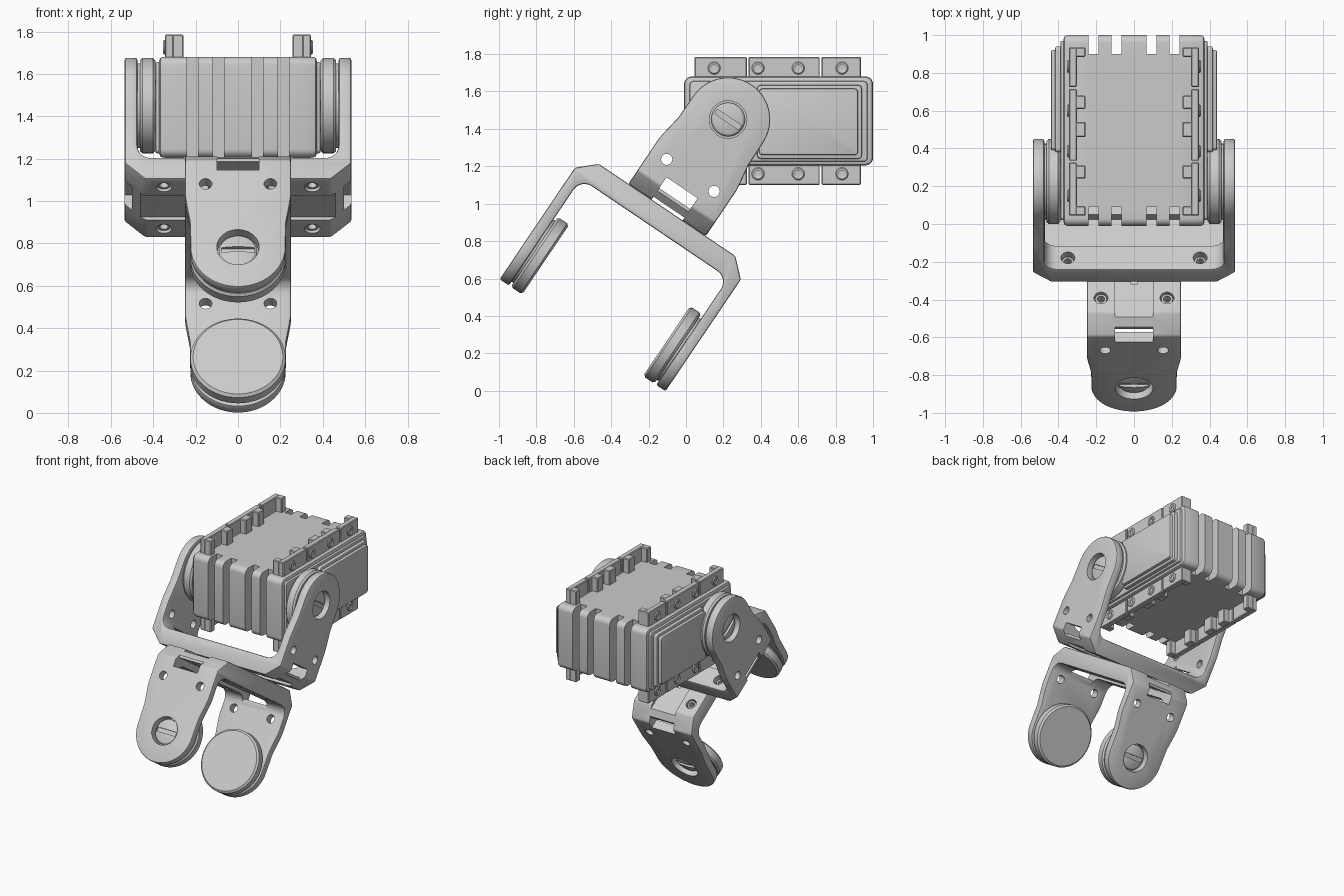
import bpy, bmesh
from math import sin, cos, pi, radians
from mathutils import Matrix, Vector

if "Cube" in bpy.data.objects:
    bpy.data.objects.remove(bpy.data.objects["Cube"])


def make(name, bm):
    bmesh.ops.recalc_face_normals(bm, faces=bm.faces)
    me = bpy.data.meshes.new(name)
    bm.to_mesh(me)
    bm.free()
    ob = bpy.data.objects.new(name, me)
    bpy.context.collection.objects.link(ob)
    return ob


def prism(name, pts, axis, a, b):
    """Extrude a 2D outline along the given axis, from a to b."""
    def put(p, t):
        return {'x': (t, p[0], p[1]), 'y': (p[0], t, p[1]), 'z': (p[0], p[1], t)}[axis]
    bm = bmesh.new()
    lo = [bm.verts.new(put(p, a)) for p in pts]
    hi = [bm.verts.new(put(p, b)) for p in pts]
    bm.faces.new(lo)
    bm.faces.new(hi)
    for i in range(len(pts)):
        j = (i + 1) % len(pts)
        bm.faces.new((lo[i], lo[j], hi[j], hi[i]))
    return make(name, bm)


def box(name, x, y, z):
    return prism(name, [(x[0], y[0]), (x[1], y[0]), (x[1], y[1]), (x[0], y[1])], 'z', *z)


def arc(cx, cy, r, a0, a1, n):
    return [(cx + r * cos(radians(a0 + (a1 - a0) * i / n)),
             cy + r * sin(radians(a0 + (a1 - a0) * i / n))) for i in range(n + 1)]


def rounded(y, z, r):
    c = [(y[1] - r, z[1] - r), (y[0] + r, z[1] - r), (y[0] + r, z[0] + r), (y[1] - r, z[0] + r)]
    return [p for k, (cy, cz) in enumerate(c) for p in arc(cy, cz, r, 90 * k, 90 * k + 90, 6)]


def lathe(name, prof, n=48, closed=False):
    """Turn (x, radius) points around the x axis."""
    bm = bmesh.new()
    vs = [bm.verts.new((x, 0, r)) for x, r in prof]
    es = [bm.edges.new(p) for p in zip(vs, vs[1:])]
    if closed:
        es.append(bm.edges.new((vs[-1], vs[0])))
    bmesh.ops.spin(bm, geom=vs + es, axis=(1, 0, 0), cent=(0, 0, 0), angle=2 * pi,
                   steps=n, use_merge=True)
    bmesh.ops.remove_doubles(bm, verts=bm.verts, dist=1e-5)
    return make(name, bm)


def move(ob, m):
    ob.data.transform(m)
    return ob


def apply(ob, mod):
    with bpy.context.temp_override(object=ob, active_object=ob, selected_objects=[ob]):
        bpy.ops.object.modifier_apply(modifier=mod.name)


def cut(ob, tool, op='DIFFERENCE'):
    mod = ob.modifiers.new('cut', 'BOOLEAN')
    mod.operation, mod.object, mod.solver = op, tool, 'EXACT'
    bpy.context.view_layer.update()
    apply(ob, mod)
    bpy.data.objects.remove(tool)


def bevel(ob, w, seg=2):
    mod = ob.modifiers.new('bevel', 'BEVEL')
    mod.width, mod.segments, mod.limit_method, mod.angle_limit = w, seg, 'ANGLE', radians(35)
    apply(ob, mod)


def smooth(ob):
    for p in ob.data.polygons:
        p.use_smooth = True
    ob.data.set_sharp_from_angle(angle=radians(30))


T = Matrix.Translation
FLIP = Matrix.Rotation(pi, 4, 'Z')

# U bracket in its own frame: pivot at origin, arms along z, base at z = -0.583
half = [(.535, .3), (.535, -.495), (.44, -.583)]
inner = [(x, z) for x, z in arc(.405, -.393, .07, -90, 0, 6)] + [(.475, .3)]
right = half[::-1]
outline = right[::-1] + [(-x, z) for x, z in right] + \
    [(-x, z) for x, z in inner[::-1]] + inner
bracket = prism('upper_bracket', outline, 'y', -.3, .3)
side = [(-.25, -.7), (.25, -.7), (.25, -.29), (.245, -.25), (.227, -.14)] + \
    arc(0, 0, .225, 0, 180, 32) + [(-.227, -.14), (-.245, -.25), (-.25, -.29)]
cut(bracket, prism('side_cutter', side, 'x', -.8, .8), 'INTERSECT')
bevel(bracket, .01)

# Channels, corner notches and holes of the bracket
cut(bracket, box('channel_in', (-.47, .47), (-.1, .1), (-.51, -.35)))
cut(bracket, box('channel_out', (-.7, .7), (-.1, .1), (-.65, -.565)))
cut(bracket, box('slot', (-.25, .25), (-.018, .018), (-.7, -.54)))
for s in (-1, 1):
    cut(bracket, box('notch', sorted((s * .5, s * .7)), (-.1, .1), (-.65, -.44)))
    cut(bracket, box('window', sorted((s * .42, s * .7)), (-.1, .1), (-.51, -.44)))
    cut(bracket, move(lathe('pivot_hole', [(.4, 0), (.4, .1), (.7, .1), (.7, 0)]),
                      FLIP if s < 0 else Matrix()))
    for t in (-1, 1):
        cut(bracket, move(lathe('arm_hole', [(.4, 0), (.4, .03), (.7, .03), (.7, 0)], 24),
                          T((0, t * .153, -.36)) @ (FLIP if s < 0 else Matrix())))
        cut(bracket, move(lathe('base_hole', [(-.2, 0), (-.2, .037), (.2, .037), (.2, 0)], 24),
                          T((s * .35, t * .175, -.55)) @ Matrix.Rotation(pi / 2, 4, 'Y')))
smooth(bracket)

# Placement of both brackets: tilted, the lower one back to back and a quarter turn round
UP = T((0, .225, 1.45)) @ Matrix.Rotation(radians(-34), 4, 'X')
LOW = UP @ T((0, 0, -1.166)) @ Matrix.Rotation(pi, 4, Vector((1, 1, 0)))
lower = bracket.copy()
lower.data = bracket.data.copy()
lower.name = 'lower_bracket'
bpy.context.collection.objects.link(lower)
move(bracket, UP)
move(lower, LOW)

# Pivot discs, slotted screws and base bushings
for tag, m in (('upper', UP), ('lower', LOW)):
    for s in (1, -1):
        f = m @ (FLIP if s < 0 else Matrix())
        disc = lathe(tag + '_pivot_disc', [(.39, 0), (.39, .212), (.402, .225), (.45, .225),
                     (.463, .215), (.463, .2), (.476, .2), (.476, 0)], 64)
        smooth(move(disc, f))
        screw = lathe(tag + '_pivot_screw', [(.47, 0), (.47, .09), (.498, .09), (.508, .08),
                      (.516, .05), (.519, 0)])
        cut(screw, box('screw_slot', (.5, .6), (-.078, .078), (-.014, .014)))
        smooth(move(screw, f))
        for t in (-1, 1):
            b = lathe(tag + '_bushing', [(-.05, .02), (.022, .02), (.022, .031), (-.05, .031)],
                      20, True)
            smooth(move(b, f @ T((.35, t * .175, -.55)) @ Matrix.Rotation(pi / 2, 4, 'Y')))

# Motor body with vertical grooves front and back
body = prism('motor_body', rounded((-.01, 1), (1.205, 1.68), .04), 'x', -.372, .372)
bevel(body, .018)
for s in (-1, 1):
    for c in (.093, .215):
        for y in ((-.2, .09), (.9, 1.2)):
            cut(body, box('groove', (s * c - .026, s * c + .026), y, (1, 2)))
smooth(body)

# Stepped panels on both sides of the body
steps = [((.02, .97), (1.225, 1.655), .39), ((.38, .94), (1.24, 1.635), .417),
         ((.39, .92), (1.26, 1.615), .44)]
for s in (-1, 1):
    for i, (y, z, x) in enumerate(steps):
        p = prism(f'side_panel_{i}', rounded(y, z, .02), 'x', *sorted((s * .3, s * x)))
        bevel(p, .008)
        smooth(p)

# Toothed mounting rails with screws, above and below
walls = [(.045, .325), (.335, .715), (.725, .935)]
teeth = [(.045, .095), (.24, .31), (.46, .54), (.61, .68), (.885, .935)]
for s in (-1, 1):
    for z, zc in (((1.64, 1.785), 1.725), ((1.1, 1.24), 1.16)):
        for w in walls:
            bevel(box('mounting_rail', sorted((s * .303, s * .345)), w, z), .005, 1)
        for t in teeth:
            bevel(box('rail_tooth', sorted((s * .257, s * .31)), t, z), .005, 1)
        for y in (.15, .385, .6, .834):
            r = lathe('rail_screw', [(.335, .016), (.35, .016), (.354, .022), (.354, .028),
                      (.348, .034), (.335, .034)], 20, True)
            smooth(move(r, T((0, y, zc)) @ (FLIP if s < 0 else Matrix())))
